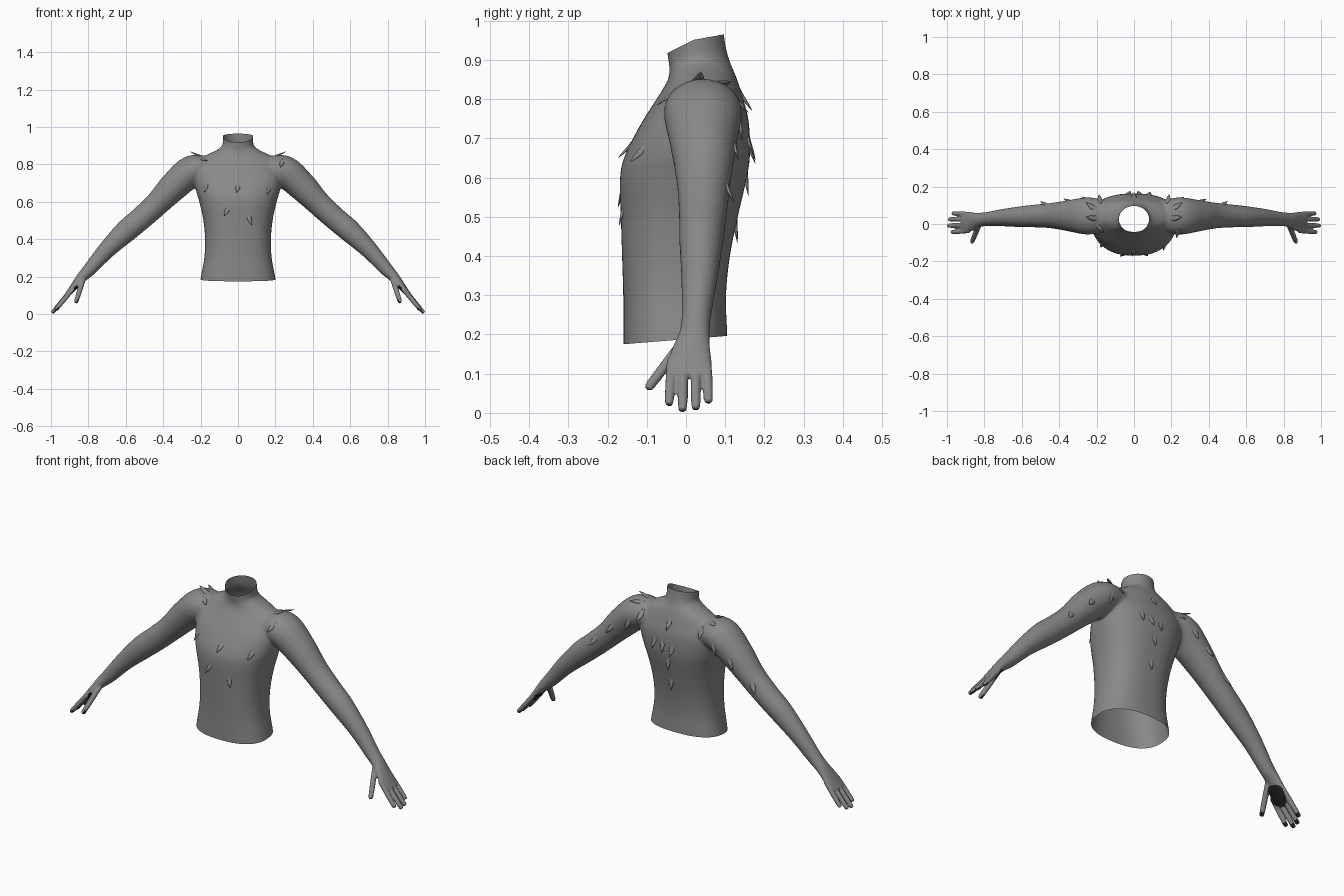
import bpy, bmesh, math
from mathutils import Vector
from mathutils.bvhtree import BVHTree

if "Cube" in bpy.data.objects:
    bpy.data.objects.remove(bpy.data.objects["Cube"])

X, Y, Z = Vector((1, 0, 0)), Vector((0, 1, 0)), Vector((0, 0, 1))


def material(name, value):
    m = bpy.data.materials.new(name)
    m.use_nodes = True
    col = (value, value, value, 1)
    m.diffuse_color = col
    m.node_tree.nodes["Principled BSDF"].inputs["Base Color"].default_value = col
    return m


skin = material("grey skin", 0.25)
pad = material("dark pad", 0.015)


def spline(nodes, steps):
    """Catmull-Rom samples through rows of numbers."""
    out, last = [], len(nodes) - 1
    for i in range(last):
        a, b, c, d = (nodes[min(max(k, 0), last)] for k in range(i - 1, i + 3))
        for s in range(steps):
            t = s / steps
            out.append([0.5 * (2 * q + (r - p) * t + (2 * p - 5 * q + 4 * r - u) * t ** 2
                               + (3 * q - p - 3 * r + u) * t ** 3)
                        for p, q, r, u in zip(a, b, c, d)])
    return out + [list(nodes[-1])]


def tube(bm, nodes, side, axis=None, sides=32, steps=5):
    """Closed loft through rows of x, y, z, thickness, half width, roundness."""
    rows = spline(nodes, steps)
    rings = []
    for i, (x, y, z, thick, wide, *extra) in enumerate(rows):
        power = extra[0] if extra else 1
        lo, hi = rows[max(i - 1, 0)], rows[min(i + 1, len(rows) - 1)]
        tan = axis or (Vector(hi[:3]) - Vector(lo[:3])).normalized()
        s = (side - tan * side.dot(tan)).normalized()
        u = tan.cross(s)
        ring = []
        for k in range(sides):
            a = math.tau * k / sides
            c, n = math.cos(a), math.sin(a)
            c = math.copysign(abs(c) ** power, c)
            n = math.copysign(abs(n) ** power, n)
            ring.append(bm.verts.new(Vector((x, y, z)) + s * c * wide + u * n * thick))
        rings.append(ring)
    for a, b in zip(rings, rings[1:]):
        for k in range(sides):
            j = (k + 1) % sides
            bm.faces.new((a[k], a[j], b[j], b[k]))
    bm.faces.new(rings[0][::-1])
    bm.faces.new(rings[-1])


def digit(bm, root, tip, r):
    root, tip = Vector(root), Vector(tip)
    end = tip + (tip - root).normalized() * r * 0.7
    mid = root.lerp(tip, 0.5)
    tube(bm, [(*root, r, r), (*mid, r, r), (*tip, r * 0.85, r * 0.88),
              (*end, r * 0.45, r * 0.45)], Y, sides=16)


def finish(bm, name, mats):
    me = bpy.data.meshes.new(name)
    bm.to_mesh(me)
    bm.free()
    for m in mats:
        me.materials.append(m)
    ob = bpy.data.objects.new(name, me)
    bpy.context.collection.objects.link(ob)
    return ob


# Torso: height, half width, front, back
torso = [(.12, .21, -.16, .108), (.2, .198, -.16, .105), (.3, .18, -.16, .102),
         (.4, .176, -.163, .112), (.5, .185, -.166, .132), (.6, .207, -.168, .155),
         (.66, .224, -.154, .163), (.74, .235, -.113, .16), (.8, .23, -.075, .146),
         (.845, .18, -.048, .132), (.875, .118, -.042, .12), (.9, .086, -.045, .11),
         (.94, .081, -.05, .1), (1.02, .086, -.056, .09)]
bm = bmesh.new()
tube(bm, [(0, (f + b) / 2, z, (b - f) / 2, w, .82 if z < .78 else 1)
          for z, w, f, b in torso], X, axis=Z, sides=64)

# Arm with hand, fingers and thumb on the left, then mirrored
arm = [(.14, .045, .775, .06, .08), (.24, .043, .768, .083, .1), (.33, .044, .695, .08, .087),
       (.43, .045, .592, .066, .069), (.52, .043, .51, .062, .061), (.6, .039, .442, .06, .056),
       (.7, .034, .345, .047, .046), (.79, .026, .243, .036, .037), (.835, .021, .197, .028, .04),
       (.87, .013, .155, .021, .051), (.9, .01, .118, .016, .057), (.922, .01, .093, .011, .056)]
fingers = [((.88, -.036, .138), (.97, -.043, .028)), ((.885, -.007, .135), (.988, -.009, .013)),
           ((.885, .025, .135), (.984, .025, .017)), ((.88, .053, .138), (.965, .057, .034))]
thumb = ((.825, .004, .195), (.865, -.093, .068))
tube(bm, arm, Y)
for root, tip in fingers:
    digit(bm, root, tip, .013)
digit(bm, *thumb, .0145)

# Everything linked to a face outside the torso belongs to the limb
limb = {v for f in bm.faces if f.calc_center_median().x > .3 for v in f.verts}
todo = list(limb)
while todo:
    for e in todo.pop().link_edges:
        for v in e.verts:
            if v not in limb:
                limb.add(v)
                todo.append(v)
arm_faces = [f for f in bm.faces if f.verts[0] in limb]
copy = bmesh.ops.duplicate(bm, geom=list(limb) + list({e for f in arm_faces for e in f.edges})
                           + arm_faces)["geom"]
for v in copy:
    if isinstance(v, bmesh.types.BMVert):
        v.co.x = -v.co.x
bmesh.ops.reverse_faces(bm, faces=[f for f in copy if isinstance(f, bmesh.types.BMFace)])

# Fuse the parts into one skin
raw = finish(bm, "body_parts", [])
mod = raw.modifiers.new("fuse", "REMESH")
mod.mode = "VOXEL"
mod.voxel_size = .0045
fused = bpy.data.meshes.new_from_object(
    raw.evaluated_get(bpy.context.evaluated_depsgraph_get()))
bpy.data.objects.remove(raw)
bm = bmesh.new()
bm.from_mesh(fused)
bpy.data.meshes.remove(fused)


def relax(verts, times):
    for _ in range(times):
        bmesh.ops.smooth_vert(bm, verts=verts, factor=.5, use_axis_x=True,
                              use_axis_y=True, use_axis_z=True)


relax([v for v in bm.verts if .1 < abs(v.co.x) < .4 and v.co.z > .5], 25)
relax([v for v in bm.verts if .82 < abs(v.co.x) < .91], 4)
relax(bm.verts[:], 2)


def trim(keep, point, normal):
    faces = [f for f in bm.faces if keep(f.calc_center_median())]
    geom = set(faces)
    for f in faces:
        geom.update(f.edges)
        geom.update(f.verts)
    bmesh.ops.bisect_plane(bm, geom=list(geom), plane_co=point, plane_no=normal,
                           clear_outer=True)


# Open waist and neck
trim(lambda c: abs(c.x) < .3 and c.z < .4, (0, -.16, .175), (0, .08, -1))
for slope in (-.5, -.18):
    trim(lambda c: c.z > .88, (0, .02, .951), (0, slope, 1))
tree = BVHTree.FromBMesh(bm)

# Dark pads on the palm and fingertips
bm.normal_update()
palm_way = Vector((-.7, 0, -.7))
tips = [Vector(t) for _, t in fingers + [thumb]]
for f in bm.faces:
    f.smooth = True
    c, n = f.calc_center_median(), f.normal.copy()
    if c.z > .25 or abs(c.x) < .7:
        continue
    c.x, n.x = abs(c.x), n.x * math.copysign(1, c.x)
    facing = n.dot(palm_way)
    palm = ((c.x - .872) / .042) ** 2 + ((c.y - .008) / .05) ** 2 < 1 and facing > .4
    if palm or (facing > .1 and min((c - t).length for t in tips) < .018):
        f.material_index = 1
finish(bm, "body", [skin, pad])

# Tufts: flat hooked flaps that grow out of the skin
bm = bmesh.new()


def tuft(start, ray, flow, size):
    p, n, _, _ = tree.ray_cast(Vector(start), Vector(ray))
    flow = Vector(flow)
    flow = (flow - n * flow.dot(n)).normalized()
    rows = []
    for along, lift, thick, wide in ((-.6, -.1, .05, .1), (0, -.02, .1, .3),
                                     (.5, .13, .08, .22), (1, .3, .01, .02)):
        q = p + (flow * along + n * lift) * size
        rows.append((*q, thick * size, wide * size))
    tube(bm, rows, n.cross(flow), sides=8, steps=3)


chest = [(-.17, .685, .1), (0, .68, -.2), (-.055, .56, -.5), (.06, .515, .3),
         (.165, .67, -.7), (-.19, .83, .4), (.235, .81, -.2)]
for x, z, lean in chest:
    tuft((x, -1, z), Y, (lean, 0, -1), .04)
back = [(0, .81, 0), (.03, .69, -.2), (-.03, .68, .2), (.08, .7, .1), (0, .6, 0),
        (0, .48, 0), (.18, .8, .3), (-.18, .8, -.3), (.25, .74, .4), (-.26, .74, -.4),
        (.36, .68, .7), (-.35, .68, -.7), (.475, .575, .5), (-.475, .575, -.5)]
for x, z, lean in back:
    tuft((x, 1, z), -Y, (lean, 0, -1), .045)
for s in (-1, 1):
    tuft((s * .21, .03, 2), -Z, (s, .2, 0), .05)
    tuft((s * .22, .09, 2), -Z, (s, .6, 0), .045)
bmesh.ops.recalc_face_normals(bm, faces=bm.faces[:])
for f in bm.faces:
    f.smooth = True
finish(bm, "skin_tufts", [skin])
